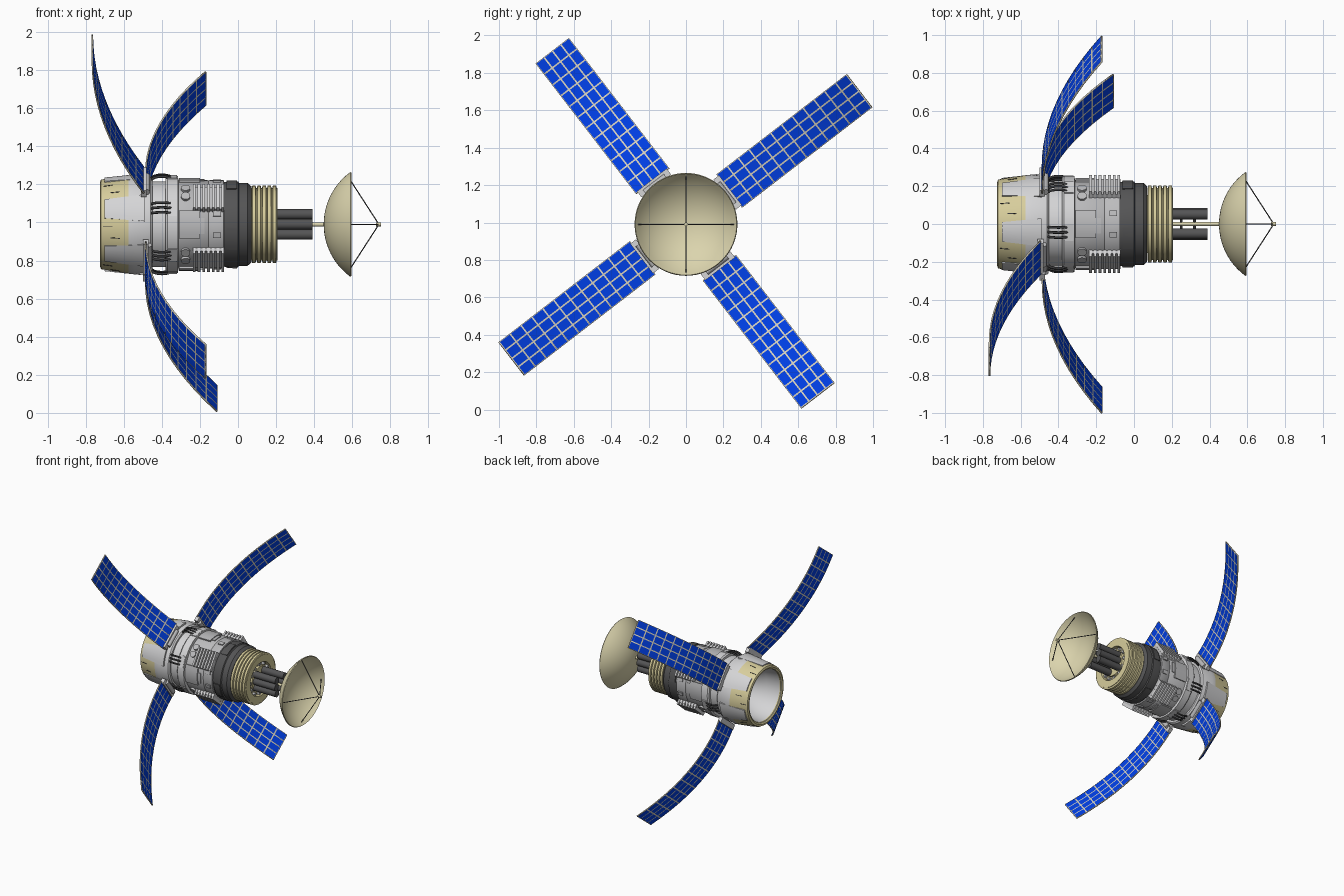
import bpy, bmesh
from math import sin, cos, pi, radians, sqrt
from mathutils import Matrix, Vector

if "Cube" in bpy.data.objects:
    bpy.data.objects.remove(bpy.data.objects["Cube"])

CZ = 0.99  # height of the long axis


def material(name, rgb):
    m = bpy.data.materials.new(name)
    m.use_nodes = True
    m.diffuse_color = (*rgb, 1)
    m.node_tree.nodes["Principled BSDF"].inputs["Base Color"].default_value = (*rgb, 1)
    return m


PALE = material("pale grey", (0.66, 0.66, 0.67))
GREY = material("hull grey", (0.5, 0.5, 0.51))
DARK = material("dark grey", (0.09, 0.09, 0.092))
BLACK = material("hose black", (0.04, 0.04, 0.042))
CREAM = material("dish cream", (0.71, 0.66, 0.42))
YELLOW = material("warm cream", (0.68, 0.61, 0.33))
LINE = material("panel beige", (0.66, 0.62, 0.5))
BLUE = material("cell blue", (0.0, 0.048, 0.76))


def radial(a, x, r):
    """Frame on the hull: local x along the axis, y around it, z outward."""
    return (Matrix.Translation((0, 0, CZ)) @ Matrix.Rotation(radians(a - 90), 4, 'X')
            @ Matrix.Translation((x, 0, r)))


def finish(name, bm, *mats):
    me = bpy.data.meshes.new(name)
    bm.to_mesh(me)
    bm.free()
    for m in mats:
        me.materials.append(m)
    ob = bpy.data.objects.new(name, me)
    bpy.context.collection.objects.link(ob)
    return ob


def lathe(name, profile, mat, seg=64):
    """Spin (x, radius) points around the long axis."""
    bm = bmesh.new()
    vs = [bm.verts.new((x, 0, r)) for x, r in profile]
    es = [bm.edges.new(p) for p in zip(vs, vs[1:])]
    bmesh.ops.spin(bm, geom=vs + es, cent=(0, 0, 0), axis=(1, 0, 0),
                   angle=2 * pi, steps=seg)
    bmesh.ops.remove_doubles(bm, verts=bm.verts, dist=1e-5)
    bmesh.ops.translate(bm, verts=bm.verts, vec=(0, 0, CZ))
    bmesh.ops.recalc_face_normals(bm, faces=bm.faces)
    return finish(name, bm, mat)


def box(name, frame, size, mat):
    bm = bmesh.new()
    bmesh.ops.create_cube(bm, size=1, matrix=frame @ Matrix.Diagonal((*size, 1)))
    return finish(name, bm, mat)


def rod(name, p, q, r, mat, seg=16):
    p, q = Vector(p), Vector(q)
    d = q - p
    turn = d.to_track_quat('Z', 'Y').to_matrix().to_4x4()
    bm = bmesh.new()
    bmesh.ops.create_cone(bm, cap_ends=True, segments=seg, radius1=r, radius2=r,
                          depth=d.length, matrix=Matrix.Translation((p + q) / 2) @ turn)
    return finish(name, bm, mat)


def patch(name, a, rear, front, thick, mat):
    """Curved plate between two (x, radius, width) stations."""
    bm = bmesh.new()
    bmesh.ops.create_grid(bm, x_segments=1, y_segments=6, size=0.5)
    for v in bm.verts:
        x, r, w = (p + (q - p) * (v.co.x + 0.5) for p, q in zip(rear, front))
        t = radians(a) + v.co.y * w / r
        v.co = (x, r * cos(t), CZ + r * sin(t))
    geo = bmesh.ops.extrude_face_region(bm, geom=bm.faces[:])["geom"]
    for v in (g for g in geo if isinstance(g, bmesh.types.BMVert)):
        out = Vector((0, v.co.y, v.co.z - CZ)).normalized()
        v.co += out * thick
    bmesh.ops.recalc_face_normals(bm, faces=bm.faces)
    return finish(name, bm, mat)


# Main hull
lathe("engine_bell", [(-0.58, 0.215), (-0.715, 0.205), (-0.725, 0.22), (-0.72, 0.235), (-0.575, 0.258)], YELLOW)
lathe("engine_liner", [(-0.72, 0.208), (-0.6, 0.19), (-0.5, 0.13), (-0.5, 0)], PALE)
lathe("rear_band", [(-0.575, 0.258), (-0.54, 0.262), (-0.46, 0.25), (-0.45, 0.24), (-0.45, 0.2)], PALE)
lathe("hull_neck", [(-0.46, 0.225), (-0.37, 0.225)], PALE)
lathe("hull_collar", [(-0.38, 0.2), (-0.38, 0.245), (-0.37, 0.255), (-0.315, 0.255), (-0.31, 0.2)], PALE, 24)
lathe("main_hull", [(-0.32, 0.232), (-0.16, 0.232), (-0.155, 0.229), (-0.15, 0.232), (-0.075, 0.232), (-0.07, 0.2)], GREY)
lathe("dark_ring", [(-0.075, 0.18), (-0.075, 0.222), (-0.045, 0.226), (0, 0.226), (0.005, 0.218),
                    (0.05, 0.218), (0.07, 0.2), (0.07, 0.1)], DARK)
ribs = [(0.07, 0.15)]
for i in range(5):
    x = 0.072 + i * 0.027
    ribs += [(x, 0.19), (x + 0.003, 0.203), (x + 0.02, 0.203), (x + 0.023, 0.19)]
ribs += [(0.207, 0.19), (0.207, 0.135), (0.18, 0.13)]
lathe("ribbed_ring", ribs, YELLOW)
lathe("ring_recess", [(0.18, 0.135), (0.18, 0.1), (0.195, 0.095), (0.195, 0)], YELLOW)
for i in range(12):
    box(f"ring_block_{i}", radial(i * 30, 0.19, 0.118), (0.02, 0.02, 0.02), GREY)

# Six repeated plates, slits and hose groups around the hull
hoses = bpy.data.curves.new("hoses", 'CURVE')
hoses.dimensions = '3D'
hoses.bevel_depth = 0.007
hoses.bevel_resolution = 2
hoses.materials.append(BLACK)
for k in range(6):
    a = 40 + 60 * k
    patch(f"bell_plate_{k}", a, (-0.7, 0.232, 0.1), (-0.49, 0.254, 0.145), 0.014, PALE)
    for j, off in enumerate((-7, 7)):
        patch(f"bell_slit_{k}_{j}", a + 30 + off, (-0.71 + j * 0.04, 0.237 + j * 0.006, 0.004),
              (-0.66 + j * 0.04, 0.245 + j * 0.006, 0.004), 0.002, BLACK)
    box(f"hose_socket_{k}", radial(a, -0.345, 0.243), (0.05, 0.09, 0.025), PALE)
    for j in (-1, 0, 1):
        sp = hoses.splines.new('POLY')
        sp.points.add(8)
        for i, pt in enumerate(sp.points):
            t = pi * i / 8
            pt.co = (*radial(a + 6 * j, -0.4 - 0.055 * cos(t), 0.24 + 0.021 * sin(t)).translation, 1)
hose_ob = bpy.data.objects.new("hoses", hoses)
bpy.context.collection.objects.link(hose_ob)

# Radiator fin packs
for k, a in enumerate((35, 145, 230, 310)):
    box(f"radiator_base_{k}", radial(a, -0.155, 0.226), (0.165, 0.14, 0.03), GREY)
    for i in range(7):
        box(f"radiator_fin_{k}_{i}", radial(a, -0.23 + i * 0.025, 0.242), (0.014, 0.15, 0.042), PALE)

# Small fittings on the hull
for k in range(4):
    a = 90 * k
    patch(f"hatch_{k}", a + 2, (-0.24, 0.23, 0.08), (-0.175, 0.23, 0.08), 0.008, GREY)
    patch(f"hull_plate_{k}", a + 90, (-0.31, 0.23, 0.14), (-0.2, 0.23, 0.14), 0.014, GREY)
    patch(f"ring_plate_{k}", a + 20, (-0.06, 0.224, 0.12), (-0.005, 0.226, 0.12), 0.006, DARK)
    for s in (-1, 1):
        m = radial(a + 38 * s, -0.275, 0)
        rod(f"port_{k}_{s}", m @ Vector((0, 0, 0.2)), m @ Vector((0, 0, 0.245)), 0.024, GREY, 24)
        box(f"fitting_{k}_{s}", radial(a + 14 * s, -0.11, 0.23), (0.04, 0.03, 0.02), GREY)


# Curved solar wings: angle, root x, linear bend, square bend, tip radius
def wing(name, a, x0, lin, quad, tip):
    root, width = 0.292, 0.225
    span = tip - root
    bm = bmesh.new()
    bmesh.ops.create_grid(bm, x_segments=12, y_segments=4, size=0.5,
                          matrix=Matrix.Diagonal((span, width, 1, 1)))
    cells = bm.faces[:]
    bmesh.ops.inset_individual(bm, faces=cells, thickness=0.006)
    for f in cells:
        f.material_index = 1
    m = radial(a, 0, 0)
    for v in bm.verts:
        t = v.co.x / span + 0.5
        v.co = m @ Vector((x0 + lin * t + quad * t * t, v.co.y, root + span * t))
    ob = finish(name, bm, LINE, BLUE)
    mod = ob.modifiers.new("thickness", 'SOLIDIFY')
    mod.thickness = 0.008
    mod.offset = 0
    box(name + "_bracket", radial(a, x0, 0.28), (0.03, 0.2, 0.04), PALE)
    rod(name + "_hinge", m @ Vector((x0 + 0.015, -0.07, 0.268)),
        m @ Vector((x0 + 0.015, 0.07, 0.268)), 0.018, GREY)


wing("wing_upper_left", 37.6, -0.485, 0, 0.315, 1.17)
wing("wing_upper_right", 127.6, -0.495, -0.54, 0.27, 1.172)
wing("wing_lower_right", 217.6, -0.485, 0, 0.315, 1.178)
wing("wing_lower_left", 307.6, -0.485, 0, 0.375, 1.155)

# Mast with fluted dark clamps on both sides
rod("mast", (0.18, 0, CZ), (0.452, 0, CZ), 0.011, CREAM)
for s in (-1, 1):
    for j in (-1, 0, 1):
        y, z = s * (0.057 - 0.006 * abs(j)), CZ + 0.053 * j
        rod(f"clamp_tube_{s}_{j}", (0.18, y, z), (0.39, y, z), 0.027, DARK, 20)
    for x in (0.25, 0.32):
        rod(f"clamp_pin_{s}_{x}", (x, 0, CZ), (x, s * 0.05, CZ), 0.008, DARK, 10)

# Dish with feed struts
R, RIM = 0.34, 0.275
bowl = []
for i in range(15):
    r = RIM * i / 14
    bowl.append((0.45 + R - sqrt(R * R - r * r), r))
inner = [(x + 0.006, r * 0.985) for x, r in reversed(bowl)]
lathe("dish", bowl + inner, CREAM)
rod("feed_tip", (0.725, 0, CZ), (0.752, 0, CZ), 0.01, CREAM)
for k in range(4):
    rod(f"feed_strut_{k}", radial(90 * k, 0.575, 0.255).translation, (0.74, 0, CZ), 0.003, DARK, 8)

# Smooth the round parts, keeping hard edges sharp
bpy.ops.object.select_all(action='DESELECT')
meshes = [o for o in bpy.context.collection.objects if o.type == 'MESH']
for o in meshes:
    o.select_set(True)
bpy.context.view_layer.objects.active = meshes[0]
bpy.ops.object.shade_smooth_by_angle(angle=radians(32))
bpy.ops.object.select_all(action='DESELECT')
